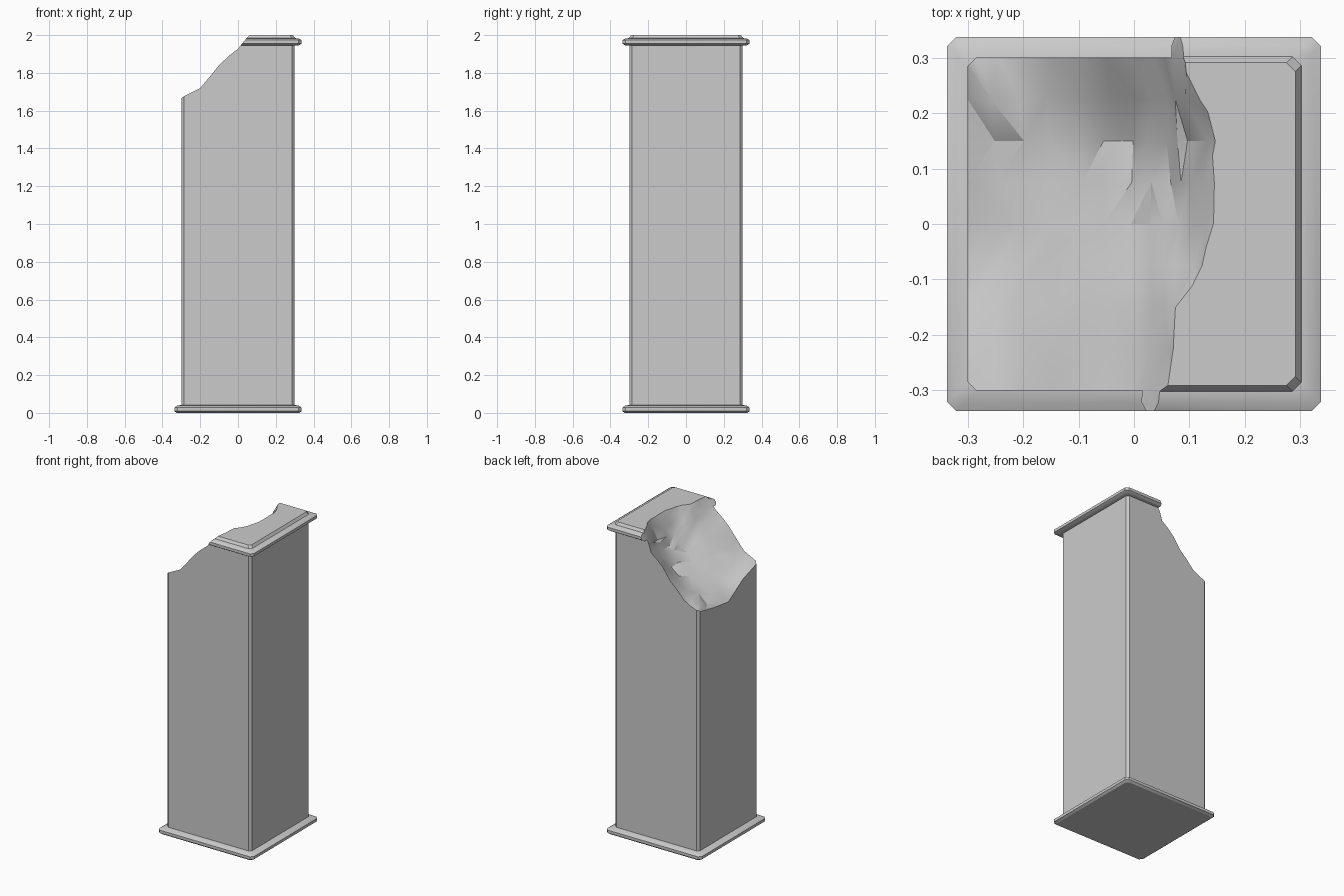
import bpy, bmesh, math, random

if "Cube" in bpy.data.objects:
    bpy.data.objects.remove(bpy.data.objects["Cube"])
random.seed(4)


def new_object(name, bm):
    bmesh.ops.recalc_face_normals(bm, faces=bm.faces)
    me = bpy.data.meshes.new(name)
    bm.to_mesh(me)
    bm.free()
    ob = bpy.data.objects.new(name, me)
    bpy.context.collection.objects.link(ob)
    return ob


def ring(bm, h, c, z):
    """Square loop with chamfered corners: half width h, chamfer c."""
    pts = []
    for k in range(4):
        a = k * math.pi / 2
        for x, y in ((h, h - c), (h - c, h)):
            pts.append(bm.verts.new((x * math.cos(a) - y * math.sin(a),
                                     x * math.sin(a) + y * math.cos(a), z)))
    return pts


# Pillar: base plinth, shaft and cap lofted from one profile (half width, chamfer, z)
profile = [(.325, .016, 0), (.337, .016, .01), (.337, .016, .028), (.322, .016, .038),
           (.300, .015, .042), (.300, .015, 1.945), (.322, .016, 1.945),
           (.337, .016, 1.955), (.337, .016, 1.973), (.322, .016, 1.982),
           (.302, .016, 1.984), (.291, .016, 2.0)]
bm = bmesh.new()
rings = [ring(bm, *p) for p in profile]
for a, b in zip(rings, rings[1:]):
    for i in range(8):
        j = (i + 1) % 8
        bm.faces.new((a[i], a[j], b[j], b[i]))
bm.faces.new(rings[0])
bm.faces.new(rings[-1])
pillar = new_object("broken_pillar", bm)

# Broken surface: heights on a coarse control grid, rows front to back
xs = [-.4, -.3, -.2, -.1, 0, .06, .1, .16, .4]
ys = [-.4, -.3, -.15, 0, .15, .3, .4]
hs = [[1.67, 1.67, 1.72, 1.84, 1.93, 2.00, 2.06, 2.12, 2.3],
      [1.67, 1.67, 1.72, 1.84, 1.93, 2.00, 2.06, 2.12, 2.3],
      [1.62, 1.62, 1.68, 1.77, 1.87, 1.96, 2.04, 2.10, 2.3],
      [1.53, 1.53, 1.61, 1.69, 1.77, 1.84, 1.91, 2.02, 2.3],
      [1.55, 1.55, 1.60, 1.66, 1.73, 1.82, 1.89, 2.01, 2.3],
      [1.58, 1.58, 1.64, 1.73, 1.84, 1.91, 2.02, 2.10, 2.3],
      [1.58, 1.58, 1.64, 1.70, 1.84, 1.91, 2.02, 2.10, 2.3]]
bm = bmesh.new()
grid = [[bm.verts.new((x, y, hs[j][i])) for i, x in enumerate(xs)] for j, y in enumerate(ys)]
for j in range(len(ys) - 1):
    for i in range(len(xs) - 1):
        bm.faces.new((grid[j][i], grid[j][i + 1], grid[j + 1][i + 1], grid[j + 1][i]))
bmesh.ops.subdivide_edges(bm, edges=bm.edges[:], cuts=1, use_grid_fill=True)
for v in bm.verts:
    if abs(v.co.x) < .28 and abs(v.co.y) < .32:
        d = .014 if v.co.y > -.2 else .003
        v.co.z += random.uniform(-d, d)
        v.co.x += random.uniform(-d, d) * .6

# Close the cutter upwards
border = [e for e in bm.edges if e.is_boundary]
ext = bmesh.ops.extrude_edge_only(bm, edges=border)["geom"]
for v in ext:
    if isinstance(v, bmesh.types.BMVert):
        v.co.z = 2.6
bmesh.ops.contextual_create(bm, geom=[e for e in ext if isinstance(e, bmesh.types.BMEdge) and e.is_boundary])
bmesh.ops.triangulate(bm, faces=bm.faces[:])
cutter = new_object("break_cutter", bm)
cutter.hide_render = True

# Break off the upper left corner
mod = pillar.modifiers.new("break", 'BOOLEAN')
mod.operation = 'DIFFERENCE'
mod.solver = 'EXACT'
mod.object = cutter
bpy.context.view_layer.objects.active = pillar
pillar.select_set(True)
bpy.ops.object.modifier_apply(modifier=mod.name)
bpy.data.objects.remove(cutter)
bpy.ops.object.shade_smooth_by_angle(angle=math.radians(30))
